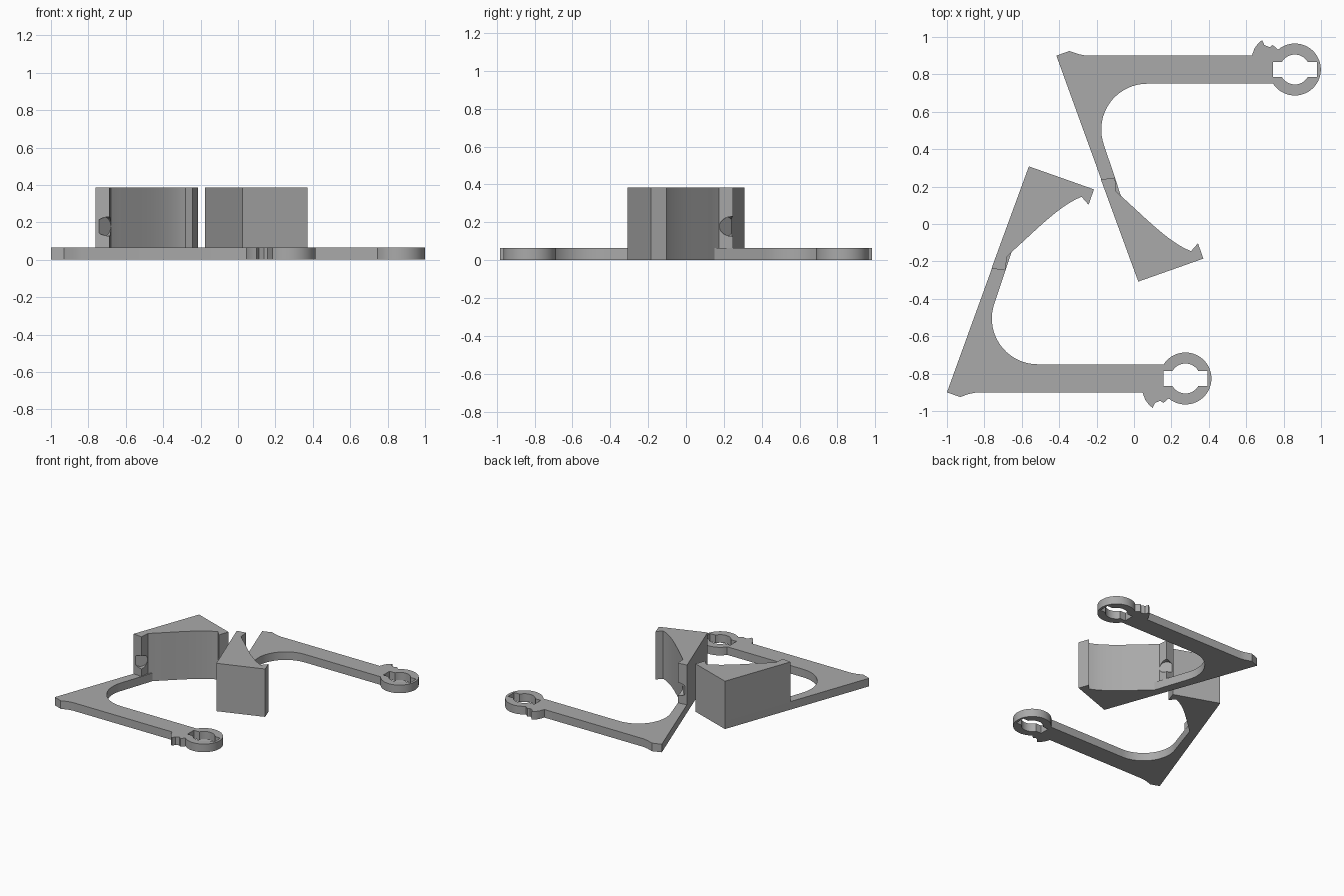
import bpy, bmesh
from math import radians, cos, sin
from mathutils import Vector
from mathutils.geometry import interpolate_bezier

if "Cube" in bpy.data.objects:
    bpy.data.objects.remove(bpy.data.objects["Cube"])

PLATE_H, BLOCK_H = 0.065, 0.385
RING = (0.275, -0.826)

grey = bpy.data.materials.new("plain grey")
grey.use_nodes = True
grey.diffuse_color = (0.4, 0.4, 0.4, 1)
grey.node_tree.nodes["Principled BSDF"].inputs["Base Color"].default_value = (0.4, 0.4, 0.4, 1)


def arc(centre, r, start, end, n):
    angles = [radians(start + (end - start) * i / n) for i in range(n + 1)]
    return [(centre[0] + r * cos(a), centre[1] + r * sin(a)) for a in angles]


def place(p, flip):
    """The second bracket is a mirrored, shifted copy of the first."""
    return (p[0] + 0.585, -p[1]) if flip else (p[0], p[1])


def prism(name, outline, z0, z1, flip):
    bm = bmesh.new()
    face = bm.faces.new([bm.verts.new((*place(p, flip), z0)) for p in outline])
    top = bmesh.ops.extrude_face_region(bm, geom=[face])["geom"]
    bmesh.ops.translate(bm, vec=(0, 0, z1 - z0),
                        verts=[v for v in top if isinstance(v, bmesh.types.BMVert)])
    bmesh.ops.recalc_face_normals(bm, faces=bm.faces)
    mesh = bpy.data.meshes.new(name)
    bm.to_mesh(mesh)
    bm.free()
    mesh.materials.append(grey)
    obj = bpy.data.objects.new(name, mesh)
    bpy.context.collection.objects.link(obj)
    return obj


def cut(obj, cutter):
    """Subtract the cutter, apply, and discard it."""
    mod = obj.modifiers.new("cut", 'BOOLEAN')
    mod.operation, mod.solver, mod.object = 'DIFFERENCE', 'EXACT', cutter
    cutter.hide_render = True
    bpy.context.view_layer.objects.active = obj
    bpy.ops.object.modifier_apply(modifier=mod.name)
    bpy.data.objects.remove(cutter)


def smooth(obj):
    bpy.ops.object.select_all(action='DESELECT')
    obj.select_set(True)
    bpy.context.view_layer.objects.active = obj
    bpy.ops.object.shade_smooth_by_angle(angle=radians(22))


# Outline of the padded jaw: concave wall, hooked lip and flat back
wall = [(p.x, p.y) for p in interpolate_bezier(
    Vector((-0.655, -0.15, 0)), Vector((-0.53, -0.04, 0)),
    Vector((-0.40, 0.10, 0)), Vector((-0.28, 0.145, 0)), 18)]
jaw = wall + [(-0.243, 0.103), (-0.214, 0.185), (-0.562, 0.308)]
heel = [(-0.762, -0.238), (-0.687, -0.248), (-0.68, -0.175)]

# Outline of the flat arm: corner nub, latch teeth, ring, inner fillet
nub = [(-1, -0.9), (-0.93, -0.925), (-0.88, -0.908), (-0.84, -0.9)]
teeth = [(0.045, -0.9), (0.06, -0.94), (0.08, -0.967), (0.1, -0.983), (0.112, -0.957),
         (0.14, -0.945), (0.157, -0.957)]
ring = arc(RING, 0.139, -130, 146, 44)
fillet = arc((-0.515, -0.505), 0.245, 270, 160, 18)
arm = nub + teeth + ring + [(RING[0] - 0.115, -0.75)] + fillet + [(-0.687, -0.248)] + jaw

# Keyed hole: a circle with a slot on each side
slot_a = 30
hole = []
for side in (0, 180):
    s = -1 if side else 1
    hole += [(RING[0] + s * 0.118, RING[1] - s * 0.04), (RING[0] + s * 0.118, RING[1] + s * 0.04)]
    hole += arc(RING, 0.08, side + slot_a, side + 180 - slot_a, 16)

for flip, side in ((False, "front"), (True, "back")):
    plate = prism(side + "_arm_plate", arm, 0, PLATE_H, flip)
    cut(plate, prism("hole_cutter", hole, -0.1, 0.2, flip))
    smooth(plate)

    block = prism(side + "_jaw_block", heel + jaw, PLATE_H, BLOCK_H, flip)
    # Small round socket drilled diagonally into the heel corner
    direction = Vector((0.7, 0.7 if flip else -0.7, 0))
    x, y = place((-0.685, -0.245), flip)
    bpy.ops.mesh.primitive_cylinder_add(
        vertices=32, radius=0.052, depth=0.09, location=(x, y, 0.178),
        rotation=direction.to_track_quat('Z', 'Y').to_euler())
    cut(block, bpy.context.object)
    smooth(block)
